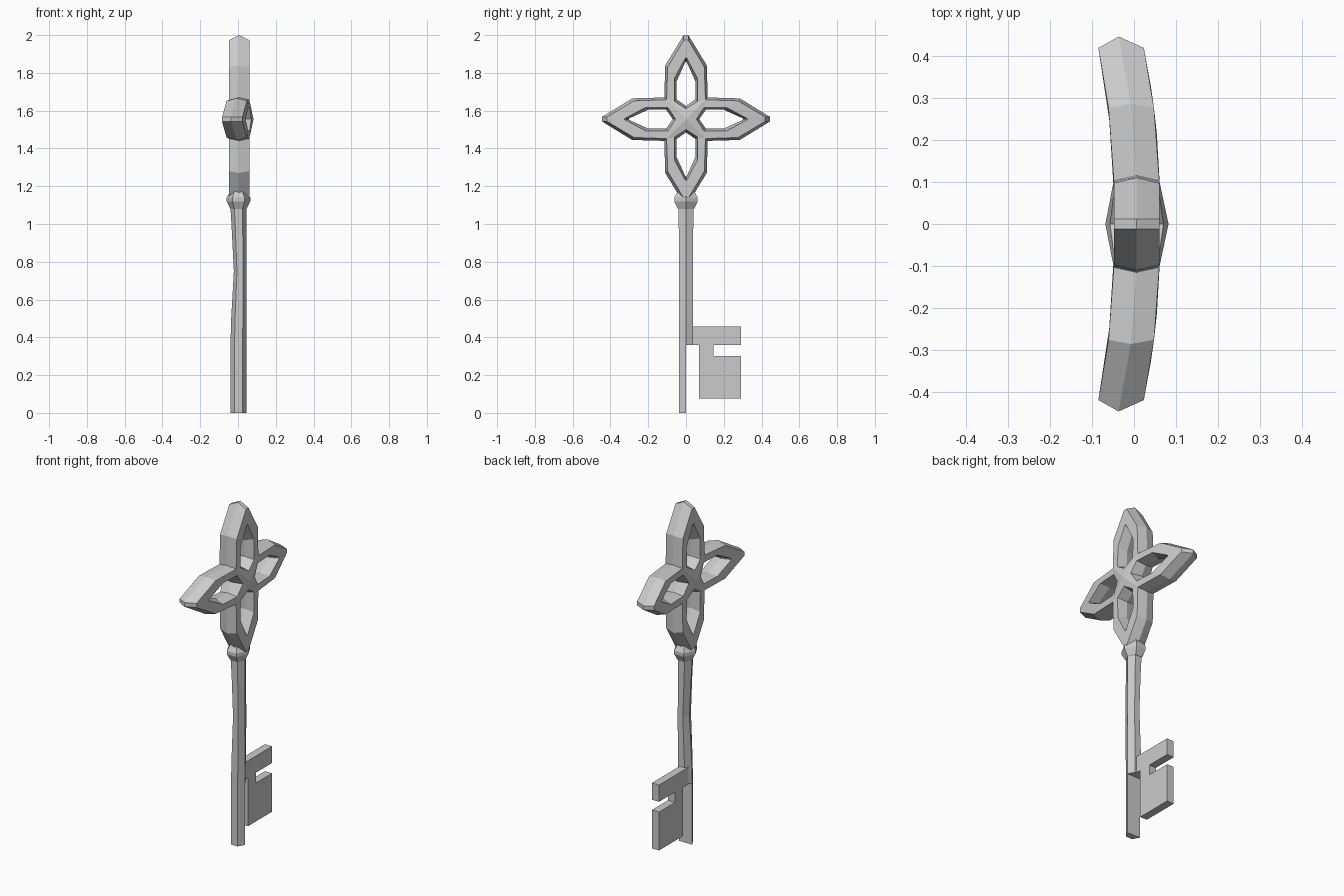
import bpy, bmesh

if "Cube" in bpy.data.objects:
    bpy.data.objects.remove(bpy.data.objects["Cube"])


def finish(name, bm):
    bmesh.ops.remove_doubles(bm, verts=bm.verts, dist=0.0005)
    loose = [v for v in bm.verts if not v.link_faces]
    bmesh.ops.delete(bm, geom=loose, context='VERTS')
    bmesh.ops.recalc_face_normals(bm, faces=bm.faces)
    mesh = bpy.data.meshes.new(name)
    bm.to_mesh(mesh)
    bm.free()
    obj = bpy.data.objects.new(name, mesh)
    bpy.context.collection.objects.link(obj)
    return obj


def loft(name, rings):
    """Capped skin through rings of equal point count."""
    bm = bmesh.new()
    loops = [[bm.verts.new(p) for p in ring] for ring in rings]
    n = len(loops[0])
    for a, b in zip(loops, loops[1:]):
        for i in range(n):
            j = (i + 1) % n
            bm.faces.new((a[i], a[j], b[j], b[i]))
    bm.faces.new(loops[0])
    bm.faces.new(loops[-1])
    return finish(name, bm)


def hex_ring(z, x0, x1, ry):
    c, h = (x0 + x1) / 2, (x1 - x0) / 2
    shape = [(1, 0), (.5, 1), (-.5, 1), (-1, 0), (-.5, -1), (.5, -1)]
    return [(c + h * a, ry * b, z) for a, b in shape]


# Flower bow: four open petals with a ridged hexagonal band
CZ = 1.555
# (along, across) for outer edge, outer ridge, inner edge, inner ridge
HALF = [
    ((.103, .103), (.115, .115), (.095, .062), (.105, .050)),
    ((.275, .097), (.285, .110), (.215, .062), (.200, .050)),
    ((.418, .012), (.445, .012), (.325, .003), (.303, .003)),
]
CENTRE = ((0, 0), (0, 0), (.055, 0), (.070, 0))
STATIONS = [CENTRE] + HALF + [tuple((u, -v) for u, v in s) for s in reversed(HALF)]
bm = bmesh.new()
for k in range(4):
    du, dv = [(1, 0), (0, 1), (-1, 0), (0, -1)][k], [(0, 1), (-1, 0), (0, -1), (1, 0)][k]

    def point(p, side):
        u, v = p
        bulge = max(0, 1 - max(abs(u), abs(v)) / .1)
        # side petals curl backwards, upright petals stay straight
        bend = -.037 * (max(0, u - .1) / .32) ** 1.8 if k % 2 == 0 else 0
        x = .006 + bend
        if side > 0:
            x += .054 + .022 * bulge
        elif side < 0:
            x -= .054 + .020 * bulge
        return bm.verts.new((x, u * du[0] + v * dv[0], CZ + u * du[1] + v * dv[1]))

    loops = [[point(o, 1), point(ro, 0), point(o, -1),
              point(i, -1), point(ri, 0), point(i, 1)] for o, ro, i, ri in STATIONS]
    n = len(loops)
    for s in range(n):
        a, b = loops[s], loops[(s + 1) % n]
        for j in range(6):
            if j < 2 and s in (0, n - 1):
                continue  # hidden walls where petals meet
            m = (j + 1) % 6
            bm.faces.new((a[j], a[m], b[m], b[j]))
finish("flower_bow", bm)

# Collar under the bow
loft("collar", [hex_ring(1.08, -.040, .045, .042), hex_ring(1.12, -.060, .065, .062),
                hex_ring(1.14, -.060, .065, .062), hex_ring(1.175, -.038, .042, .042)])

# Shaft: six-sided above, slightly pinched on one side
loft("shaft", [hex_ring(.36, -.040, .046, .038), hex_ring(.50, -.036, .046, .038),
               hex_ring(.75, -.022, .044, .038), hex_ring(.95, -.032, .044, .038),
               hex_ring(1.09, -.040, .044, .040)])

# Shaft end: only the half away from the bit
half = lambda z: [p for p in hex_ring(z, -.040, .046, .038) if p[1] <= 0]
loft("shaft_end", [half(0), half(.36)])

# Bit: flat notched plate
OUTLINE = [(.02, .36), (.07, .36), (.07, .075), (.292, .075), (.292, .30),
           (.145, .30), (.145, .36), (.292, .36), (.292, .458), (.02, .458)]
loft("bit", [[(x, y, z) for y, z in OUTLINE] for x in (-.03, .016)])
